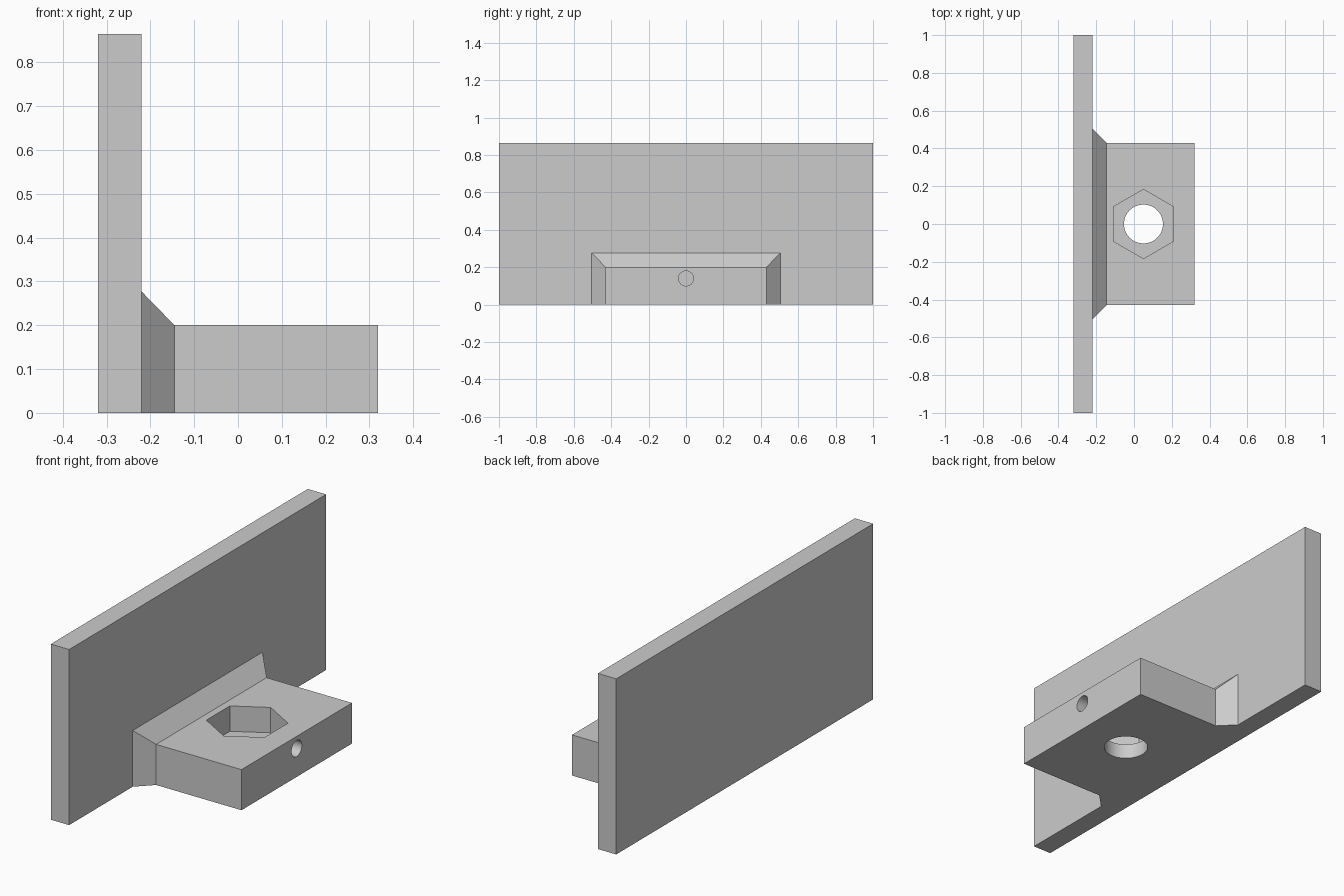
import bpy
import bmesh
from math import radians, pi
from mathutils import Matrix

cube = bpy.data.objects.get("Cube")
if cube:
    bpy.data.objects.remove(cube, do_unlink=True)

grey = bpy.data.materials.new("plain grey")
grey.use_nodes = True
grey.diffuse_color = (0.6, 0.6, 0.6, 1)
grey.node_tree.nodes["Principled BSDF"].inputs["Base Color"].default_value = (0.6, 0.6, 0.6, 1)


def add_object(name, bm):
    bmesh.ops.recalc_face_normals(bm, faces=bm.faces)
    mesh = bpy.data.meshes.new(name)
    bm.to_mesh(mesh)
    bm.free()
    mesh.materials.append(grey)
    ob = bpy.data.objects.new(name, mesh)
    bpy.context.collection.objects.link(ob)
    return ob


def loft(name, sections):
    """Solid through rectangles (x, half width, height) standing on the floor."""
    bm = bmesh.new()
    rings = [[bm.verts.new((x, y, z)) for y, z in ((-w, 0), (w, 0), (w, h), (-w, h))]
             for x, w, h in sections]
    for a, b in zip(rings, rings[1:]):
        for i in range(4):
            j = (i + 1) % 4
            bm.faces.new((a[i], a[j], b[j], b[i]))
    bm.faces.new(rings[0])
    bm.faces.new(rings[-1])
    return add_object(name, bm)


def prism(name, sides, radius, depth, matrix):
    bm = bmesh.new()
    bmesh.ops.create_cone(bm, cap_ends=True, segments=sides, radius1=radius,
                          radius2=radius, depth=depth, matrix=matrix)
    return add_object(name, bm)


def combine(target, tool, operation):
    """Apply a boolean and drop the tool."""
    tool.hide_render = True
    mod = target.modifiers.new(operation.lower(), "BOOLEAN")
    mod.operation = operation
    mod.solver = "EXACT"
    mod.object = tool
    bpy.context.view_layer.objects.active = target
    bpy.ops.object.modifier_apply(modifier=mod.name)
    bpy.data.objects.remove(tool, do_unlink=True)


# Upright plate and the flared mounting block that grows out of it
bracket = loft("plate_bracket", [(-0.32, 1, 0.865), (-0.22, 1, 0.865)])
block = loft("mounting_block", [(-0.22, 0.505, 0.277), (-0.145, 0.43, 0.2), (0.32, 0.43, 0.2)])

# Nut pocket, bolt hole below it, and set screw hole from the end face
nut_x, pocket_floor = 0.05, 0.075
move = Matrix.Translation
combine(block, prism("bolt_cutter", 64, 0.103, 0.6, move((nut_x, 0, 0))), "DIFFERENCE")
combine(block, prism("nut_cutter", 6, 0.183, 0.4, move((nut_x, 0, pocket_floor + 0.2))),
        "DIFFERENCE")
combine(block, prism("screw_cutter", 40, 0.04, 0.3,
                     move((0.25, 0, 0.14)) @ Matrix.Rotation(pi / 2, 4, "Y")), "DIFFERENCE")
combine(bracket, block, "UNION")

# Smooth round holes, crisp edges elsewhere
bpy.ops.object.select_all(action="DESELECT")
bracket.select_set(True)
bpy.context.view_layer.objects.active = bracket
bpy.ops.object.shade_smooth_by_angle(angle=radians(30))
